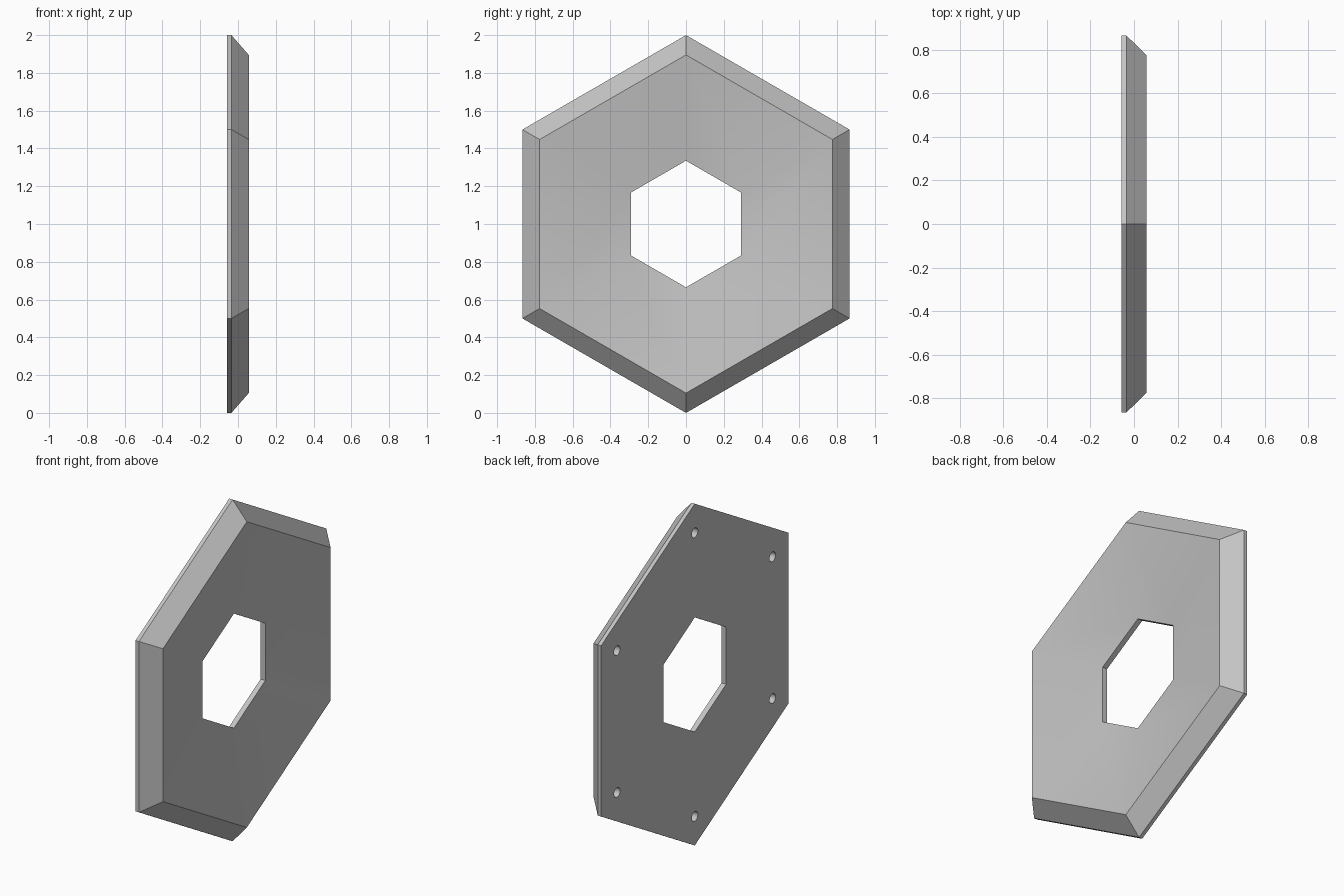
import bpy
import bmesh
from math import cos, sin, pi, radians
from mathutils import Matrix

cube = bpy.data.objects.get("Cube")
if cube:
    bpy.data.objects.remove(cube, do_unlink=True)

grey = bpy.data.materials.new("light grey")
grey.use_nodes = True
colour = (0.55, 0.55, 0.55, 1)
grey.diffuse_color = colour
grey.node_tree.nodes["Principled BSDF"].inputs["Base Color"].default_value = colour

SIDES = 6
BACK, FRONT = -0.057, 0.057


def hex_point(x, r, i):
    a = 2 * pi * i / SIDES
    return (x, r * sin(a), 1 + r * cos(a))


def add_object(name, bm):
    bmesh.ops.recalc_face_normals(bm, faces=bm.faces)
    mesh = bpy.data.meshes.new(name)
    bm.to_mesh(mesh)
    bm.free()
    mesh.materials.append(grey)
    obj = bpy.data.objects.new(name, mesh)
    bpy.context.collection.objects.link(obj)
    return obj


# Hexagonal ring: closed profile (x, radius) of back, rim, bevel, dished face, bore
profile = [(BACK, 0.335), (BACK, 1.0), (-0.035, 1.0), (FRONT, 0.895), (-0.026, 0.335)]
bm = bmesh.new()
rings = [[bm.verts.new(hex_point(x, r, i)) for i in range(SIDES)] for x, r in profile]
for k, ring in enumerate(rings):
    nxt = rings[(k + 1) % len(rings)]
    for i in range(SIDES):
        j = (i + 1) % SIDES
        bm.faces.new((ring[i], ring[j], nxt[j], nxt[i]))
plate = add_object("hexagonal_plate", bm)

# Blind screw holes in the back, one near each corner
bm = bmesh.new()
for i in range(SIDES):
    place = Matrix.Translation(hex_point(BACK, 0.83, i)) @ Matrix.Rotation(pi / 2, 4, "Y")
    bmesh.ops.create_cone(bm, cap_ends=True, segments=24, radius1=0.028,
                          radius2=0.028, depth=0.1, matrix=place)
cutter = add_object("screw_hole_cutter", bm)
cutter.hide_render = True

cut = plate.modifiers.new("screw holes", "BOOLEAN")
cut.operation = "DIFFERENCE"
cut.solver = "EXACT"
cut.object = cutter

bpy.ops.object.select_all(action="DESELECT")
plate.select_set(True)
bpy.context.view_layer.objects.active = plate
bpy.ops.object.modifier_apply(modifier=cut.name)
bpy.data.objects.remove(cutter, do_unlink=True)
bpy.ops.object.shade_smooth_by_angle(angle=radians(30))
